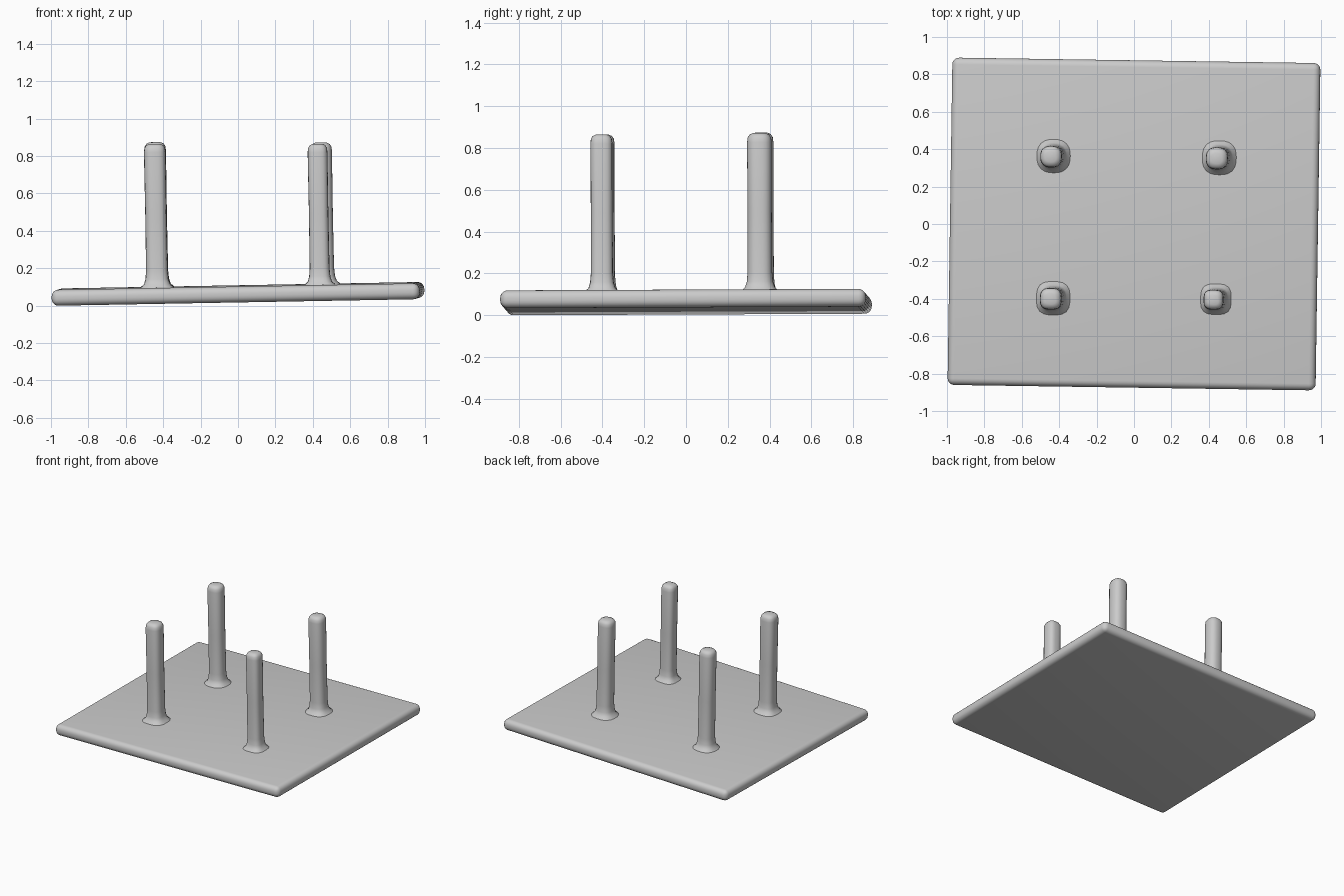
import bpy, bmesh, math
from mathutils import Matrix, Vector

if "Cube" in bpy.data.objects:
    bpy.data.objects.remove(bpy.data.objects["Cube"])

grey = bpy.data.materials.new("plain grey")
grey.diffuse_color = (0.6, 0.6, 0.6, 1)
grey.use_nodes = True
grey.node_tree.nodes["Principled BSDF"].inputs["Base Color"].default_value = grey.diffuse_color

# The whole table lies upside down, slightly turned and tilted
PLACE = (Matrix.Translation((0, 0, 0.063))
         @ Matrix.Rotation(-0.018, 4, 'Y') @ Matrix.Rotation(0.004, 4, 'X')
         @ Matrix.Rotation(-0.015, 4, 'Z'))
HALF = 0.0425


def finish(name, bm, matrix):
    bmesh.ops.recalc_face_normals(bm, faces=bm.faces)
    me = bpy.data.meshes.new(name)
    bm.to_mesh(me)
    bm.free()
    me.transform(matrix)
    ob = bpy.data.objects.new(name, me)
    bpy.context.collection.objects.link(ob)
    me.materials.append(grey)
    for o in bpy.context.selected_objects:
        o.select_set(False)
    ob.select_set(True)
    bpy.context.view_layer.objects.active = ob
    bpy.ops.object.shade_smooth_by_angle(angle=math.radians(40))
    return ob


# Table top: thin slab with rounded edges
bm = bmesh.new()
bmesh.ops.create_cube(bm, size=1, matrix=Matrix.Diagonal((1.968, 1.75, 2 * HALF, 1)))
bmesh.ops.bevel(bm, geom=bm.edges[:], offset=0.036, segments=5, profile=0.5,
                affect='EDGES', clamp_overlap=True)
finish("table_top", bm, PLACE)


# Leg: rounded-square post with a flared foot and a domed end
def leg(name, x, y, top, radius, squareness, n=24):
    h = top - 0.063 - HALF - 0.018 * x - 0.004 * y
    profile = [(1.65, -0.01), (1.5, 0.004), (1.22, 0.018), (1.07, 0.045), (1.0, 0.09),
               (0.98, h * 0.5), (1.0, h - 0.045), (0.95, h - 0.022),
               (0.8, h - 0.008), (0.5, h)]
    bm = bmesh.new()
    rings = []
    for scale, z in profile:
        ring = []
        for i in range(n):
            a = 2 * math.pi * i / n
            c, s = math.cos(a), math.sin(a)
            r = radius * scale / (abs(c) ** squareness + abs(s) ** squareness) ** (1 / squareness)
            ring.append(bm.verts.new((r * c, r * s, z)))
        rings.append(ring)
    for a, b in zip(rings, rings[1:]):
        for i in range(n):
            j = (i + 1) % n
            bm.faces.new((a[i], a[j], b[j], b[i]))
    bm.faces.new(rings[0])
    bm.faces.new(rings[-1])
    base = PLACE.inverted() @ Vector((x, y, 0.063 + HALF + 0.018 * x + 0.004 * y))
    finish(name, bm, PLACE @ Matrix.Translation(base))


leg("front_left_leg", -0.432, -0.397, 0.865, 0.058, 3.0)
leg("front_right_leg", 0.438, -0.402, 0.865, 0.053, 3.2)
leg("back_left_leg", -0.43, 0.363, 0.874, 0.058, 2.5)
leg("back_right_leg", 0.456, 0.354, 0.872, 0.059, 2.6)
